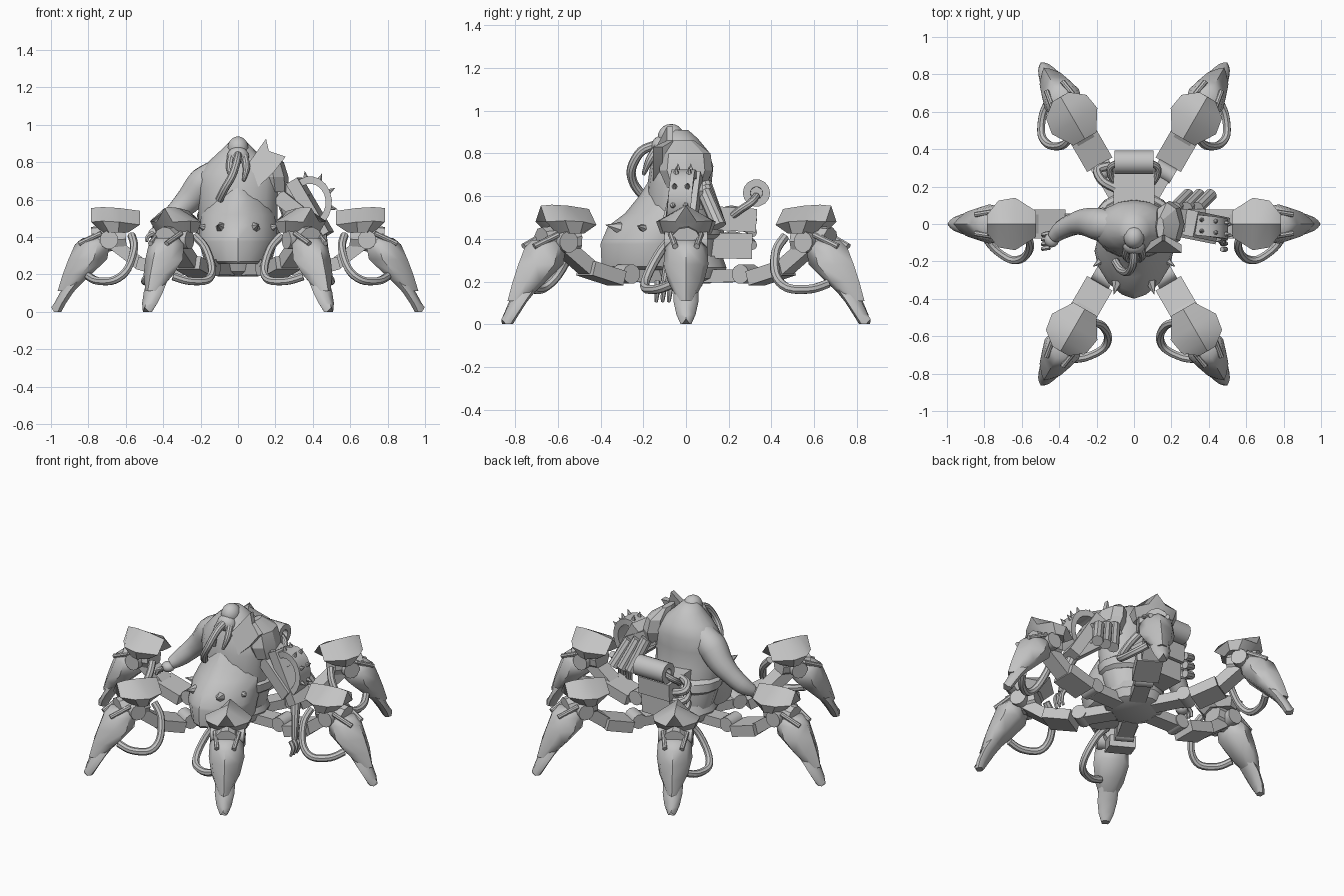
import bpy, bmesh, math
from mathutils import Vector, Matrix

grey = bpy.data.materials.new("plain grey")
grey.diffuse_color = (0.55, 0.55, 0.55, 1)
ID = Matrix.Identity(4)


def finish(name, bm, mat=ID, angle=35):
    """Turn a bmesh into a named, placed, shaded object."""
    bm.transform(mat)
    bmesh.ops.recalc_face_normals(bm, faces=bm.faces)
    me = bpy.data.meshes.new(name)
    bm.to_mesh(me)
    bm.free()
    me.materials.append(grey)
    ob = bpy.data.objects.new(name, me)
    bpy.context.collection.objects.link(ob)
    bpy.ops.object.select_all(action='DESELECT')
    ob.select_set(True)
    bpy.context.view_layer.objects.active = ob
    bpy.ops.object.shade_smooth_by_angle(angle=math.radians(angle))
    return ob


def loft(name, rings, mat=ID, angle=35):
    """Skin a row of equal point rings and cap both ends."""
    bm = bmesh.new()
    vs = [[bm.verts.new(p) for p in r] for r in rings]
    n = len(vs[0])
    for a, b in zip(vs, vs[1:]):
        for i in range(n):
            j = (i + 1) % n
            bm.faces.new((a[i], a[j], b[j], b[i]))
    bm.faces.new(vs[0][::-1])
    bm.faces.new(vs[-1])
    return finish(name, bm, mat, angle)


def ellipses(rows, n=16, p=2.0):
    """Rows of z, centre x, centre y, radius x, radius y; p below 2 gives a diamond-like plan."""
    def pw(v):
        return math.copysign(abs(v) ** (2 / p), v)
    return [[(cx + rx * pw(math.cos(2 * math.pi * i / n)), cy + ry * pw(math.sin(2 * math.pi * i / n)), z)
             for i in range(n)] for z, cx, cy, rx, ry in rows]


def tube(name, pts, radii, mat=ID, n=10, smooth=True, angle=35):
    """Round bar along a path; radii is one number or one per point."""
    pts = [Vector(p) for p in pts]
    if not isinstance(radii, (list, tuple)):
        radii = [radii] * len(pts)
    if smooth and len(pts) > 2:
        fine, fr = [], []
        for i in range(len(pts) - 1):
            p0, p1, p2, p3 = pts[max(i - 1, 0)], pts[i], pts[i + 1], pts[min(i + 2, len(pts) - 1)]
            for k in range(4):
                t = k / 4
                fine.append(0.5 * (2 * p1 + (p2 - p0) * t + (2 * p0 - 5 * p1 + 4 * p2 - p3) * t * t
                                   + (3 * p1 - p0 - 3 * p2 + p3) * t ** 3))
                fr.append(radii[i] * (1 - t) + radii[i + 1] * t)
        pts, radii = fine + [pts[-1]], fr + [radii[-1]]
    rings, up = [], None
    for i, p in enumerate(pts):
        d = (pts[min(i + 1, len(pts) - 1)] - pts[max(i - 1, 0)]).normalized()
        if up is None:
            up = d.orthogonal().normalized()
        up = (up - d * up.dot(d)).normalized()
        side = d.cross(up)
        rings.append([p + radii[i] * (up * math.cos(2 * math.pi * k / n) + side * math.sin(2 * math.pi * k / n))
                      for k in range(n)])
    return loft(name, rings, mat, angle)


def bar(name, a, b, wide, thick, mat=ID):
    """Rectangular beam from a to b; wide is measured level."""
    a, b = Vector(a), Vector(b)
    d = (b - a).normalized()
    s = d.cross(Vector((0, 0, 1))).normalized()
    u = s.cross(d)
    return loft(name, [[p + s * i * wide + u * j * thick for i, j in ((1, 1), (-1, 1), (-1, -1), (1, -1))]
                       for p in (a, b)], mat)


def spike(name, p, d, r=0.02, h=0.05):
    tube(name, [p, Vector(p) + Vector(d).normalized() * h], [r, 0.001], n=6)


def ball(name, p, r, scale=(1, 1, 1)):
    bm = bmesh.new()
    bmesh.ops.create_uvsphere(bm, u_segments=14, v_segments=10, radius=r)
    finish(name, bm, Matrix.Translation(p) @ Matrix.Diagonal((*scale, 1)), 60)


def leg(m, tag):
    """One leg reaching along +x, placed by matrix m."""
    # ridged knee armour, wider at the top than the bottom
    rows = [(0.525, 0.585, 0.54, 0.07), (0.635, 0.64, 0.555, 0.14), (0.725, 0.69, 0.56, 0.125), (0.785, 0.725, 0.555, 0.05)]
    loft("knee_cap_" + tag, [[(xt, 0, z), (xt, w, z - 0.075), (xb, w * 0.85, 0.425), (xb, 0, 0.45), (xb, -w * 0.85, 0.425),
                              (xt, -w, z - 0.075)] for xt, xb, z, w in rows], m, 30)
    # shin armour and toe: z, inner, outer, half width
    for name, rows in (("shin_", [(0.395, 0.71, 0.83, 0.065), (0.36, 0.685, 0.872, 0.10), (0.28, 0.70, 0.907, 0.105),
                                  (0.20, 0.785, 0.937, 0.085), (0.11, 0.878, 0.965, 0.035)]),
                       ("toe_", [(0.19, 0.80, 0.91, 0.06), (0.105, 0.88, 0.95, 0.058), (0.045, 0.92, 0.983, 0.045),
                                 (0.0, 0.945, 0.998, 0.025)])):
        loft(name + tag, [[(o, 0, z + (0.025 if z < 0.01 else 0)), (i + (o - i) * 0.75, w * 0.75, z),
                           (i + (o - i) * 0.35, w, z), (i, w * 0.6, z), (i, -w * 0.6, z),
                           (i + (o - i) * 0.35, -w, z), (i + (o - i) * 0.75, -w * 0.75, z)] for z, i, o, w in rows], m, 50)
    # joints
    tube("knee_joint_" + tag, [(0.69, -0.1, 0.385), (0.69, 0.1, 0.385)], 0.05, m, 12)
    tube("knee_hub_" + tag, [(0.60, 0, 0.40), (0.78, 0, 0.385)], 0.07, m, 10)
    tube("hip_joint_" + tag, [(0.325, -0.055, 0.235), (0.325, 0.055, 0.235)], 0.046, m, 12)
    # thigh and hip links
    bar("thigh_" + tag, (0.375, 0, 0.215), (0.54, 0, 0.262), 0.078, 0.034, m)
    bar("thigh_end_" + tag, (0.53, 0, 0.262), (0.66, 0, 0.36), 0.05, 0.034, m)
    bar("hip_link_" + tag, (0.12, 0, 0.225), (0.31, 0, 0.228), 0.048, 0.03, m)
    # pistons and the looping hose
    for s in (-1, 1):
        tube("piston_" + tag, [(0.73, s * 0.07, 0.42), (0.85, s * 0.05, 0.365)], 0.014, m, 8)
    tube("leg_hose_" + tag, [(0.57, -0.06, 0.41), (0.555, -0.12, 0.34), (0.59, -0.18, 0.23), (0.66, -0.19, 0.17),
                             (0.75, -0.13, 0.165), (0.80, -0.06, 0.19)], 0.022, m, 8)


flip = Matrix.Diagonal((-1, 1, 1, 1))
for tag, a in (("front", -60), ("middle", 0), ("back", 60)):
    rot = Matrix.Rotation(math.radians(a), 4, 'Z')
    leg(rot, tag + "_right")
    leg(flip @ rot, tag + "_left")

# lower hull, belly armour and torso
loft("hull_base", ellipses([(0.19, 0, 0, 0.11, 0.11), (0.215, 0, 0, 0.17, 0.17), (0.265, 0, 0, 0.19, 0.19),
                            (0.32, 0, 0, 0.17, 0.17)], 12))
loft("belly", ellipses([(0.255, 0, -0.12, 0.15, 0.265), (0.27, 0, -0.14, 0.18, 0.255), (0.375, 0, -0.15, 0.21, 0.25),
                        (0.39, 0, -0.14, 0.21, 0.255), (0.46, 0, -0.12, 0.205, 0.245), (0.52, 0, -0.08, 0.195, 0.205),
                        (0.60, 0, -0.05, 0.16, 0.17), (0.67, 0, -0.04, 0.09, 0.135)], p=1.65), angle=30)
loft("torso", ellipses([(0.27, 0, 0.01, 0.17, 0.13), (0.42, 0, -0.01, 0.21, 0.165), (0.55, 0, -0.03, 0.21, 0.16),
                        (0.66, 0, -0.03, 0.215, 0.15), (0.74, 0, -0.02, 0.21, 0.148), (0.81, 0, -0.02, 0.15, 0.125),
                        (0.87, 0, -0.03, 0.085, 0.085), (0.91, 0, -0.04, 0.045, 0.05)]), angle=50)
loft("waist_wrap", ellipses([(0.40, 0, 0.0, 0.20, 0.16), (0.42, 0, 0.0, 0.225, 0.18), (0.47, 0, -0.01, 0.228, 0.18),
                             (0.49, 0, -0.01, 0.2, 0.16)]))
for x in (-0.09, 0.09):
    spike("belly_spike", (x, -0.31, 0.45), (x * 1.5, -0.5, 0.12), 0.03, 0.07)
    spike("side_spike", (x * 2, -0.20, 0.45), (x * 4, -0.25, 0.1), 0.02, 0.05)

# head with jaw, trunk-like breathing tube and hanging whiskers
ball("head", (0, -0.07, 0.875), 0.06, (0.95, 1.05, 1.05))
ball("jaw", (0, -0.115, 0.83), 0.055, (1.1, 0.9, 0.95))
tube("breathing_tube", [(0, -0.14, 0.84), (-0.005, -0.21, 0.81), (-0.03, -0.255, 0.73), (-0.07, -0.245, 0.66),
                        (-0.1, -0.2, 0.6)], 0.022)
for s in (-1, 1):
    tube("whisker", [(s * 0.035, -0.13, 0.83), (s * 0.045, -0.17, 0.77), (s * 0.03, -0.2, 0.7)], [0.022, 0.02, 0.008])

# bare arm and hand on the left
tube("left_arm", [(-0.09, -0.01, 0.745), (-0.185, 0, 0.685), (-0.255, 0.01, 0.605), (-0.32, 0, 0.54), (-0.385, -0.03, 0.475),
                  (-0.43, -0.07, 0.435)], [0.08, 0.09, 0.075, 0.06, 0.052, 0.035], n=12, angle=60)
ball("left_palm", (-0.44, -0.085, 0.42), 0.04, (1, 1, 0.8))
for i in range(4):
    y = -0.05 - i * 0.025
    tube("left_finger", [(-0.45, y, 0.42), (-0.48, y - 0.005, 0.405), (-0.49, y - 0.01, 0.375)], [0.014, 0.013, 0.009], n=6)

# horned shoulder plate on the right
loft("shoulder_plate", [[(0.06, y0, 0.80), (0.15, y1, 0.925), (0.165, y1, 0.86), (0.255, y0, 0.83), (0.19, y0, 0.745),
                         (0.10, y0, 0.66)] for y0, y1 in ((-0.155, -0.09), (-0.11, -0.06))], angle=10)
loft("shoulder_shell", ellipses([(0.64, 0.20, 0, 0.07, 0.09), (0.72, 0.19, 0, 0.08, 0.125), (0.80, 0.175, 0, 0.07, 0.115),
                                 (0.86, 0.14, -0.02, 0.02, 0.06)], 8), angle=20)

# machine arm: upper beam, slanted panel and spiked arch
bar("machine_upper_arm", (0.18, 0.02, 0.68), (0.36, 0.02, 0.58), 0.06, 0.05)
bar("machine_panel", (0.30, 0.005, 0.70), (0.47, -0.03, 0.41), 0.07, 0.035)
bar("machine_elbow", (0.22, -0.02, 0.62), (0.42, -0.06, 0.46), 0.045, 0.04)
arch = [(0.385 + 0.105 * math.cos(t), -0.005 - 0.012 * (2 - t), 0.585 + 0.125 * math.sin(t))
        for t in [2.1 - i * 0.33 for i in range(10)]]
loft("spiked_arch", [[(x + k * (x - 0.385), y + w, z + k * (z - 0.585)) for k, w in
                      ((0.12, -0.055), (0.12, 0.055), (-0.2, 0.055), (-0.2, -0.055))] for x, y, z in arch])
for x, y, z in arch[1:8:2]:
    for w in (-0.03, 0.03):
        spike("arch_spike", (x, y + w, z), (x - 0.385, 0, z - 0.585), 0.018, 0.045)
for i in range(3):
    tube("machine_pipe", [(0.22 + 0.06 * i, 0.085, 0.66 - 0.02 * i), (0.29 + 0.06 * i, 0.155, 0.46)], 0.035, n=10)
tube("machine_forearm", [(0.44, -0.04, 0.42), (0.465, -0.08, 0.30), (0.475, -0.1, 0.2)], [0.035, 0.022, 0.018])
for i in range(3):
    tube("machine_finger", [(0.47, -0.075 - 0.03 * i, 0.20), (0.49, -0.075 - 0.03 * i, 0.16),
                            (0.475, -0.08 - 0.03 * i, 0.105)], [0.014, 0.014, 0.008], n=6)

# engine at the back: boxes, cross drum with open core, pipes
bar("engine_upper", (0.0, 0.10, 0.50), (0.0, 0.33, 0.485), 0.11, 0.055)
bar("engine_lower", (0.0, 0.10, 0.37), (0.0, 0.31, 0.365), 0.10, 0.06)
bm = bmesh.new()
bmesh.ops.create_cone(bm, segments=14, radius1=0.064, radius2=0.064, depth=0.21, cap_ends=True)
caps = [f for f in bm.faces if len(f.verts) > 4]
bmesh.ops.inset_individual(bm, faces=caps, thickness=0.035, depth=0)
bmesh.ops.inset_individual(bm, faces=caps, thickness=0.001, depth=-0.04)
finish("rear_drum", bm, Matrix.Translation((0, 0.33, 0.615)) @ Matrix.Rotation(math.pi / 2, 4, 'Y'))
for s in (-1, 1):
    tube("drum_pipe", [(s * 0.08, 0.33, 0.60), (s * 0.125, 0.305, 0.57), (s * 0.125, 0.26, 0.54), (s * 0.10, 0.22, 0.51)], 0.018)
for i in range(3):
    tube("rear_claw", [(-0.10, 0.19, 0.53 - 0.06 * i), (-0.17, 0.23, 0.53 - 0.06 * i), (-0.195, 0.29, 0.51 - 0.06 * i),
                       (-0.13, 0.31, 0.49 - 0.06 * i)], 0.024, n=8)
